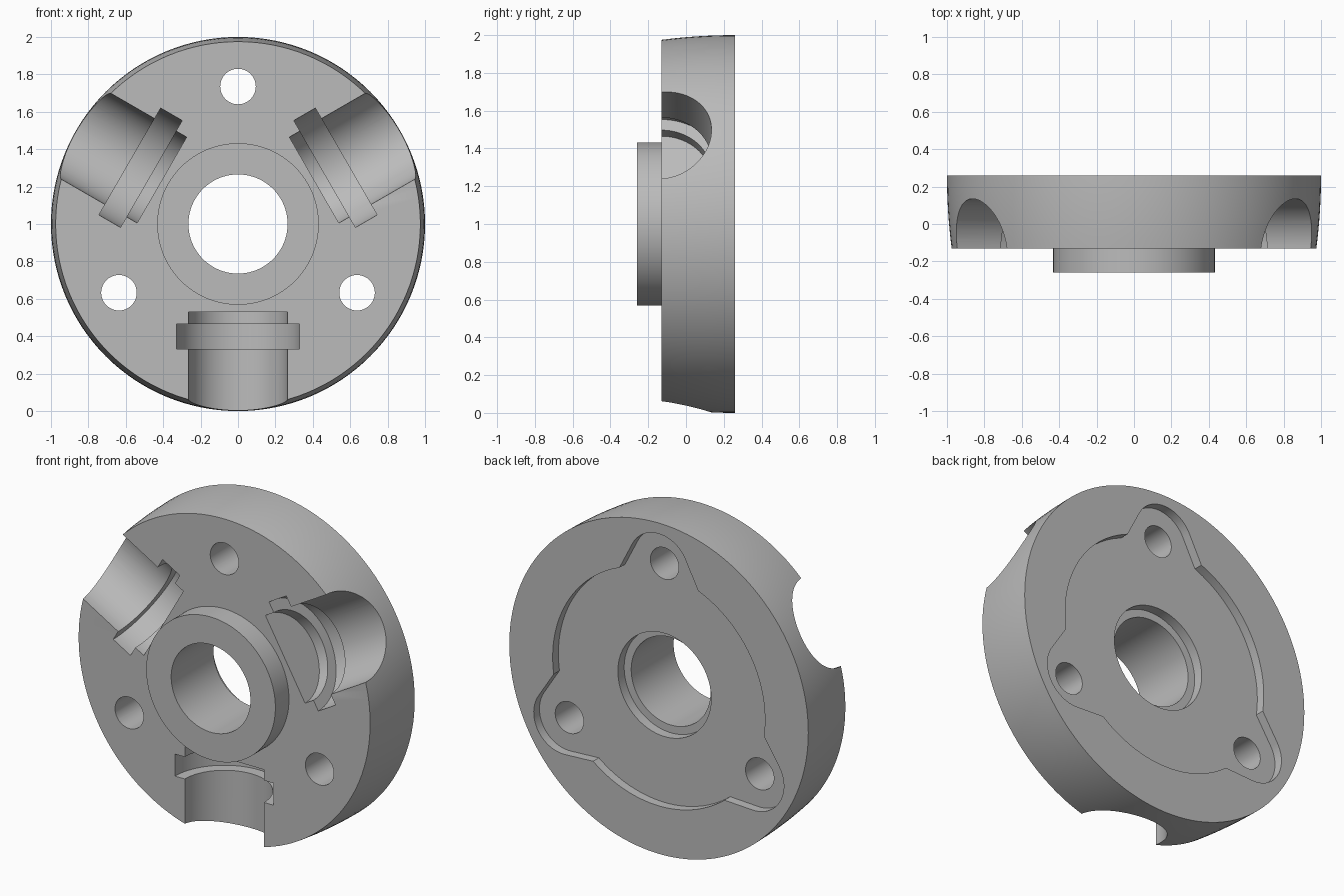
import bpy, bmesh, math
from mathutils import Matrix, Vector

if "Cube" in bpy.data.objects:
    bpy.data.objects.remove(bpy.data.objects["Cube"], do_unlink=True)

CENTRE = Vector((0, 0, 1))
STEPS = 128

# Single grey material
grey = bpy.data.materials.new("plain grey")
grey.use_nodes = True
grey.diffuse_color = (0.5, 0.5, 0.5, 1)
grey.node_tree.nodes["Principled BSDF"].inputs["Base Color"].default_value = (0.5, 0.5, 0.5, 1)


def finish(bm, name):
    bmesh.ops.recalc_face_normals(bm, faces=bm.faces)
    mesh = bpy.data.meshes.new(name)
    bm.to_mesh(mesh)
    bm.free()
    mesh.materials.append(grey)
    ob = bpy.data.objects.new(name, mesh)
    bpy.context.collection.objects.link(ob)
    return ob


def lathe(name, profile):
    """Spin a closed (radius, y) profile about the y axis through the centre."""
    bm = bmesh.new()
    rings = []
    for i in range(STEPS):
        a = math.tau * i / STEPS
        rings.append([bm.verts.new((r * math.cos(a), y, 1 + r * math.sin(a))) for r, y in profile])
    n = len(profile)
    for i in range(STEPS):
        p, q = rings[i], rings[(i + 1) % STEPS]
        for j in range(n):
            k = (j + 1) % n
            bm.faces.new((p[j], p[k], q[k], q[j]))
    return finish(bm, name)


def rod(name, start, end, radius, sides=96):
    """Cylinder between two points."""
    start, end = Vector(start), Vector(end)
    axis = end - start
    turn = axis.to_track_quat('Z', 'Y').to_matrix().to_4x4()
    bm = bmesh.new()
    bmesh.ops.create_cone(bm, cap_ends=True, segments=sides, radius1=radius, radius2=radius,
                          depth=axis.length, matrix=Matrix.Translation((start + end) / 2) @ turn)
    return finish(bm, name)


def polar(r, degrees, y):
    a = math.radians(degrees)
    return CENTRE + Vector((r * math.cos(a), y, r * math.sin(a)))


def cut(target, cutter):
    cutter.hide_render = True
    mod = target.modifiers.new("cut", 'BOOLEAN')
    mod.operation, mod.solver, mod.object = 'DIFFERENCE', 'EXACT', cutter
    bpy.context.view_layer.objects.active = target
    bpy.ops.object.modifier_apply(modifier=mod.name)
    bpy.data.objects.remove(cutter, do_unlink=True)


FRONT, BACK, FLOOR = -0.13, 0.26, 0.205
HOLE_R, LOBE_R, RECESS_R, KINK = 0.735, 0.2, 0.71, 21.8

# Disc with crowned rim, raised front hub, bore and rear counterbore
rim = [(1 - 0.025 * (1 - t / 8) ** 2, FRONT + (BACK - FRONT) * t / 8) for t in range(9)]
disc = lathe("flanged_disc", [(0.265, -0.26), (0.432, -0.26), (0.432, FRONT)] + rim
             + [(0.312, BACK), (0.312, 0.145), (0.265, 0.145)])

# Rear recess: a circle with three rounded lobes around the bolt holes
outline = []
for bolt in (90, 210, 330):
    kink = polar(RECESS_R, bolt - KINK, BACK)
    hole = polar(HOLE_R, bolt, BACK)
    d = kink - hole
    spread = math.degrees(math.acos(LOBE_R / d.length))
    first = math.degrees(math.atan2(d.z, d.x)) + spread
    sweep = 2 * ((bolt - first + 180) % 360 - 180)
    outline.append(kink)
    for i in range(25):
        a = math.radians(first + sweep * i / 24)
        outline.append(hole + LOBE_R * Vector((math.cos(a), 0, math.sin(a))))
    for i in range(32):
        outline.append(polar(RECESS_R, bolt + KINK + (120 - 2 * KINK) * i / 32, BACK))
bm = bmesh.new()
base = bm.faces.new([bm.verts.new((p.x, FLOOR, p.z)) for p in outline])
top = bmesh.ops.extrude_face_region(bm, geom=[base])["geom"]
bmesh.ops.translate(bm, vec=(0, 0.2, 0), verts=[v for v in top if isinstance(v, bmesh.types.BMVert)])
cut(disc, finish(bm, "recess_cutter"))

# Bolt holes
for bolt in (90, 210, 330):
    cut(disc, rod("hole_cutter", polar(HOLE_R, bolt, -0.5), polar(HOLE_R, bolt, 0.5), 0.095, 48))

# Radial half-round pockets with a wider ring groove
for angle in (30, 150, 270):
    cut(disc, rod("pocket_cutter", polar(0.47, angle, FRONT), polar(1.2, angle, FRONT), 0.265))
    cut(disc, rod("groove_cutter", polar(0.535, angle, FRONT), polar(0.668, angle, FRONT), 0.33))

# Smooth curved walls, crisp edges
bpy.ops.object.select_all(action='DESELECT')
disc.select_set(True)
bpy.context.view_layer.objects.active = disc
bpy.ops.object.shade_smooth_by_angle(angle=math.radians(25))
